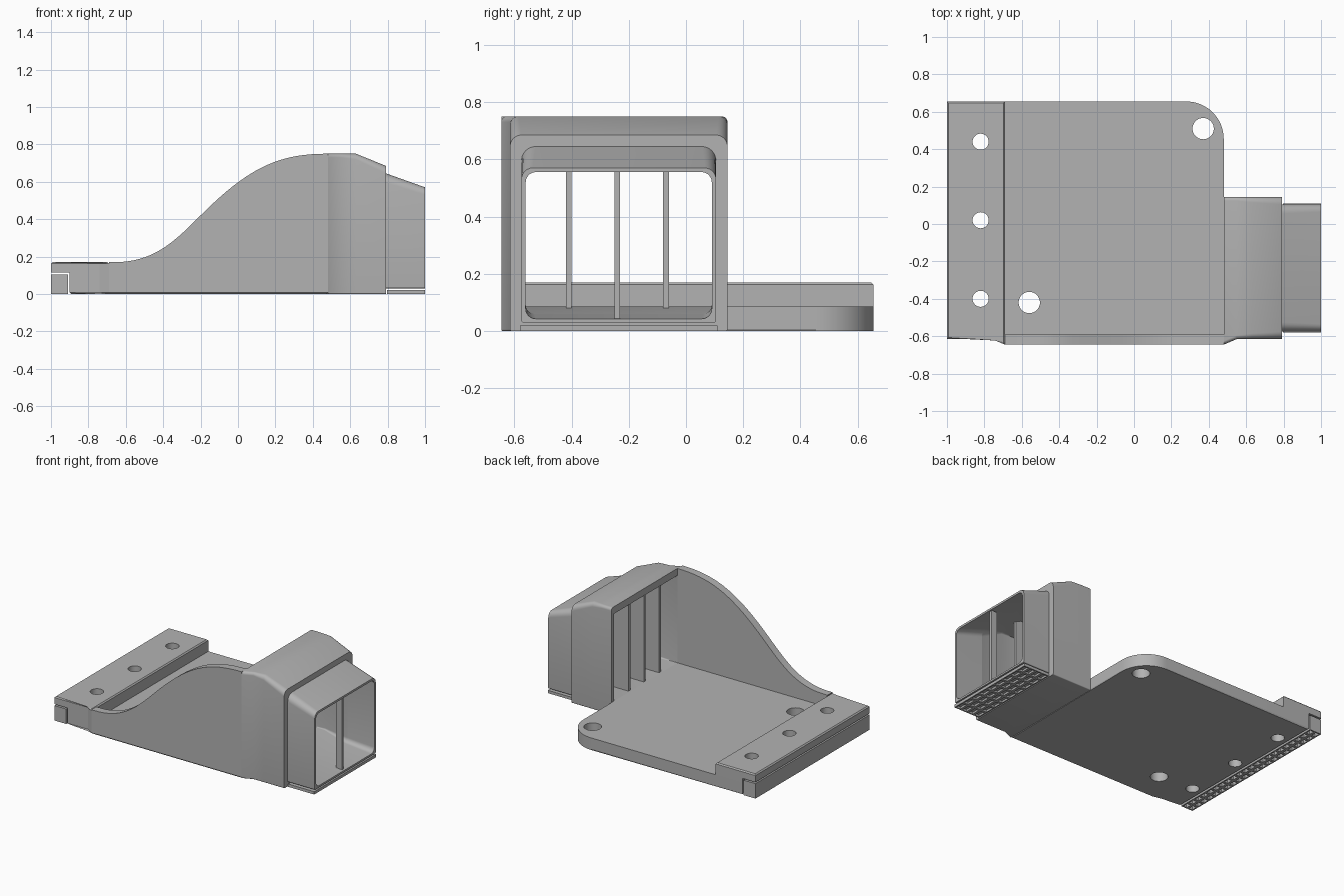
import bpy, bmesh, math
from mathutils import Vector
from mathutils.geometry import interpolate_bezier

cube = bpy.data.objects.get("Cube")
if cube:
    bpy.data.objects.remove(cube, do_unlink=True)

GREY = (0.45, 0.45, 0.45, 1)
mat = bpy.data.materials.new("plain grey")
mat.use_nodes = True
mat.diffuse_color = GREY
bsdf = mat.node_tree.nodes["Principled BSDF"]
bsdf.inputs["Base Color"].default_value = GREY
bsdf.inputs["Roughness"].default_value = 0.6


def finish(name, bm):
    bmesh.ops.recalc_face_normals(bm, faces=bm.faces)
    mesh = bpy.data.meshes.new(name)
    bm.to_mesh(mesh)
    bm.free()
    mesh.materials.append(mat)
    obj = bpy.data.objects.new(name, mesh)
    bpy.context.collection.objects.link(obj)
    return obj


def loft(name, rings, chamfer_z=None):
    """Skin a list of equal point rings and cap both ends."""
    bm = bmesh.new()
    rows = [[bm.verts.new(p) for p in ring] for ring in rings]
    n = len(rows[0])
    for a, b in zip(rows, rows[1:]):
        for i in range(n):
            j = (i + 1) % n
            bm.faces.new((a[i], a[j], b[j], b[i]))
    bm.faces.new(rows[0])
    bm.faces.new(rows[-1])
    if chamfer_z is not None:
        edges = [e for e in bm.edges
                 if all(abs(v.co.z - chamfer_z) < 1e-4 for v in e.verts)]
        bmesh.ops.bevel(bm, geom=edges, offset=0.008, segments=1, affect='EDGES')
    return finish(name, bm)


def plan_prism(name, outline, z0, z1, chamfer_z=None):
    return loft(name, [[(x, y, z) for x, y in outline] for z in (z0, z1)], chamfer_z)


def boxes(name, specs):
    bm = bmesh.new()
    for x0, x1, y0, y1, z0, z1 in specs:
        made = bmesh.ops.create_cube(bm, size=1)["verts"]
        for v in made:
            v.co = ((x0 + x1) / 2 + v.co.x * (x1 - x0),
                    (y0 + y1) / 2 + v.co.y * (y1 - y0),
                    (z0 + z1) / 2 + v.co.z * (z1 - z0))
    return finish(name, bm)


def section(x, y0, y1, z0, z1, low, high, steps=6):
    """Rounded rectangle across the duct at station x."""
    ring = []
    corners = ((y1, z0, -1, 1, low, 270), (y1, z1, -1, -1, high, 0),
               (y0, z1, 1, -1, high, 90), (y0, z0, 1, 1, low, 180))
    for y, z, sy, sz, r, start in corners:
        for k in range(steps + 1):
            a = math.radians(start + 90 * k / steps)
            ring.append((x, y + sy * r + r * math.cos(a), z + sz * r + r * math.sin(a)))
    return ring


def cut(obj, cutter):
    mod = obj.modifiers.new("cut", 'BOOLEAN')
    mod.operation = 'DIFFERENCE'
    mod.solver = 'EXACT'
    mod.object = cutter
    bpy.context.view_layer.objects.active = obj
    bpy.ops.object.modifier_apply(modifier=mod.name)


def smooth(obj):
    bpy.ops.object.select_all(action='DESELECT')
    obj.select_set(True)
    bpy.context.view_layer.objects.active = obj
    bpy.ops.object.shade_smooth_by_angle(angle=math.radians(25))


BACK, FRONT, SIDE = 0.655, -0.615, -0.645
END, FLOOR, BAR_X = 0.48, 0.085, -0.69

# Base plate with one large rounded corner
R = 0.2
arc = [(END - R + R * math.cos(a), BACK - R + R * math.sin(a))
       for a in (math.radians(90 * k / 16) for k in range(17))]
plate = plan_prism("base_plate", [(-0.9, FRONT), (-0.74, FRONT), (BAR_X, SIDE), (END, SIDE)]
                   + arc + [(-0.9, BACK)], 0, FLOOR, 0)

# Raised mounting bar that overhangs the plate's end
def bar_outline(x):
    return [(x, FRONT), (-0.74, FRONT), (BAR_X, SIDE), (BAR_X, BACK), (x, BACK)]

root = plan_prism("bar_root", bar_outline(-0.9), FLOOR, 0.115)
bar = plan_prism("mounting_bar", bar_outline(-1), 0.115, 0.17, 0.17)

# Screw holes
bm = bmesh.new()
holes = [(-0.82, y, 0.043) for y in (0.44, 0.02, -0.4)]
holes += [(-0.56, -0.42, 0.057), (0.37, 0.51, 0.057)]
for x, y, r in holes:
    made = bmesh.ops.create_cone(bm, cap_ends=True, segments=32, radius1=r, radius2=r, depth=1)
    bmesh.ops.translate(bm, verts=made["verts"], vec=(x, y, 0))
hole_cutter = finish("hole_cutter", bm)
for part in (plate, root, bar):
    cut(part, hole_cutter)

# Side wall sweeping up in an S curve
def bezier(*pts):
    a, h1, h2, b = [Vector((x, 0, z)) for x, z in pts]
    return interpolate_bezier(a, h1, h2, b, 18)

curve = bezier((-0.66, 0.17), (-0.45, 0.17), (-0.34, 0.28), (-0.2, 0.42))
curve += bezier((-0.2, 0.42), (0.06, 0.68), (0.22, 0.75), (END, 0.75))[1:]
profile = [(BAR_X, FLOOR), (BAR_X, 0.17)] + [(p.x, p.z) for p in curve] + [(END, FLOOR)]
wall = loft("side_wall", [[(x, y, z) for x, z in profile] for y in (SIDE, -0.59)])

# Duct box and nozzle, hollowed by one tapering tunnel
duct = loft("duct_box", [section(END, SIDE, 0.145, 0, 0.75, 0.006, 0.02),
                         section(0.55, FRONT, 0.145, 0, 0.75, 0.006, 0.02),
                         section(0.63, FRONT, 0.145, 0, 0.75, 0.006, 0.03),
                         section(0.79, FRONT, 0.145, 0, 0.685, 0.006, 0.04)])
nozzle = loft("nozzle", [section(0.79, -0.575, 0.105, 0.03, 0.645, 0.006, 0.05),
                         section(1, -0.575, 0.105, 0.03, 0.57, 0.006, 0.04)])
tunnel = loft("tunnel_cutter", [section(0.47, -0.59, 0.115, FLOOR, 0.7, 0.002, 0.002),
                                section(0.6, -0.59, 0.115, FLOOR, 0.7, 0.01, 0.01),
                                section(0.79, -0.56, 0.09, 0.06, 0.625, 0.03, 0.04),
                                section(1.01, -0.56, 0.09, 0.042, 0.552, 0.035, 0.035)])
cut(duct, tunnel)
cut(nozzle, tunnel)

# Fins in the intake and a single bar in the mouth
boxes("intake_fins", [(END + 0.01, 0.64, y - 0.01, y + 0.01, FLOOR - 0.01, 0.705)
                      for y in (-0.41, -0.24, -0.07)])
boxes("mouth_bar", [(0.94, 0.985, -0.25, -0.23, 0.035, 0.562)])

# Loose support pads with a grid of pockets underneath
def pad(name, x0, x1, y0, y1, top, depth, nx, ny):
    block = boxes(name, [(x0, x1, y0, y1, 0, top)])
    dx, dy, t = (x1 - x0) / nx, (y1 - y0) / ny, 0.009
    grid = boxes("pocket_cutter", [(x0 + i * dx + t, x0 + (i + 1) * dx - t,
                                    y0 + j * dy + t, y0 + (j + 1) * dy - t, -0.05, depth)
                                   for i in range(nx) for j in range(ny)])
    cut(block, grid)
    bpy.data.objects.remove(grid, do_unlink=True)

pad("bar_support", -1, -0.908, FRONT, BACK, 0.105, 0.09, 2, 22)
pad("nozzle_support", 0.797, 1, -0.58, 0.11, 0.02, 0.014, 4, 9)

for helper in (hole_cutter, tunnel):
    bpy.data.objects.remove(helper, do_unlink=True)
for part in (plate, root, bar, wall, duct, nozzle):
    smooth(part)
